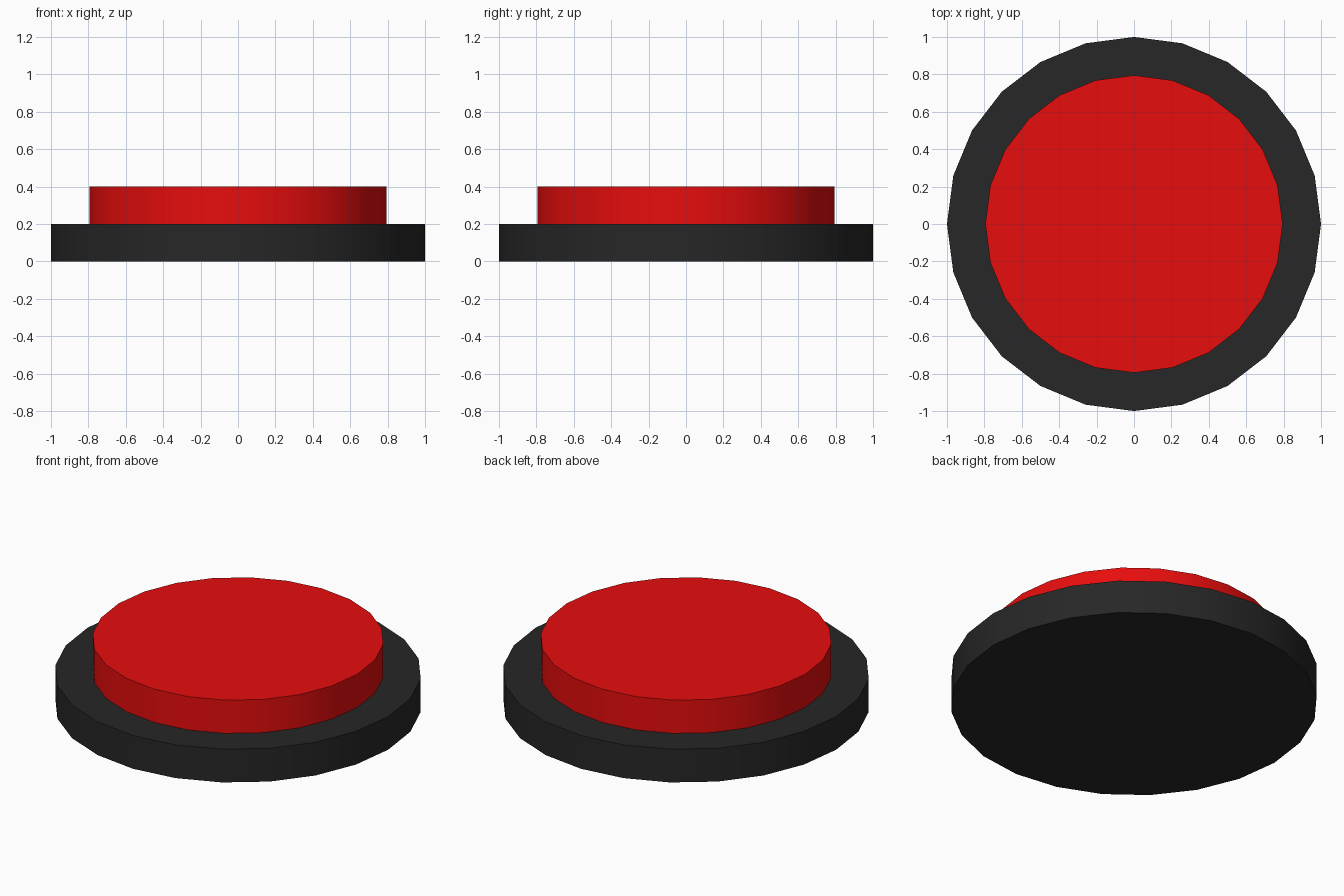
import bpy, math

if "Cube" in bpy.data.objects:
    bpy.data.objects.remove(bpy.data.objects["Cube"])


def disc(name, radius, bottom, top, colour):
    """Upright 24-sided disc with smooth walls and crisp rims."""
    bpy.ops.mesh.primitive_cylinder_add(
        vertices=24, radius=radius, depth=top - bottom,
        location=(0, 0, (bottom + top) / 2))
    obj = bpy.context.object
    obj.name = name
    bpy.ops.object.shade_smooth_by_angle(angle=math.radians(30))
    mat = bpy.data.materials.new(name + "_material")
    mat.diffuse_color = (*colour, 1)
    mat.use_nodes = True
    mat.node_tree.nodes["Principled BSDF"].inputs["Base Color"].default_value = mat.diffuse_color
    obj.data.materials.append(mat)
    return obj


# Dark housing
disc("base", 1.0, 0.0, 0.2, (0.02, 0.02, 0.02))

# Red push cap standing on the housing
disc("button_cap", 0.795, 0.2, 0.4, (0.8, 0.004, 0.004))
